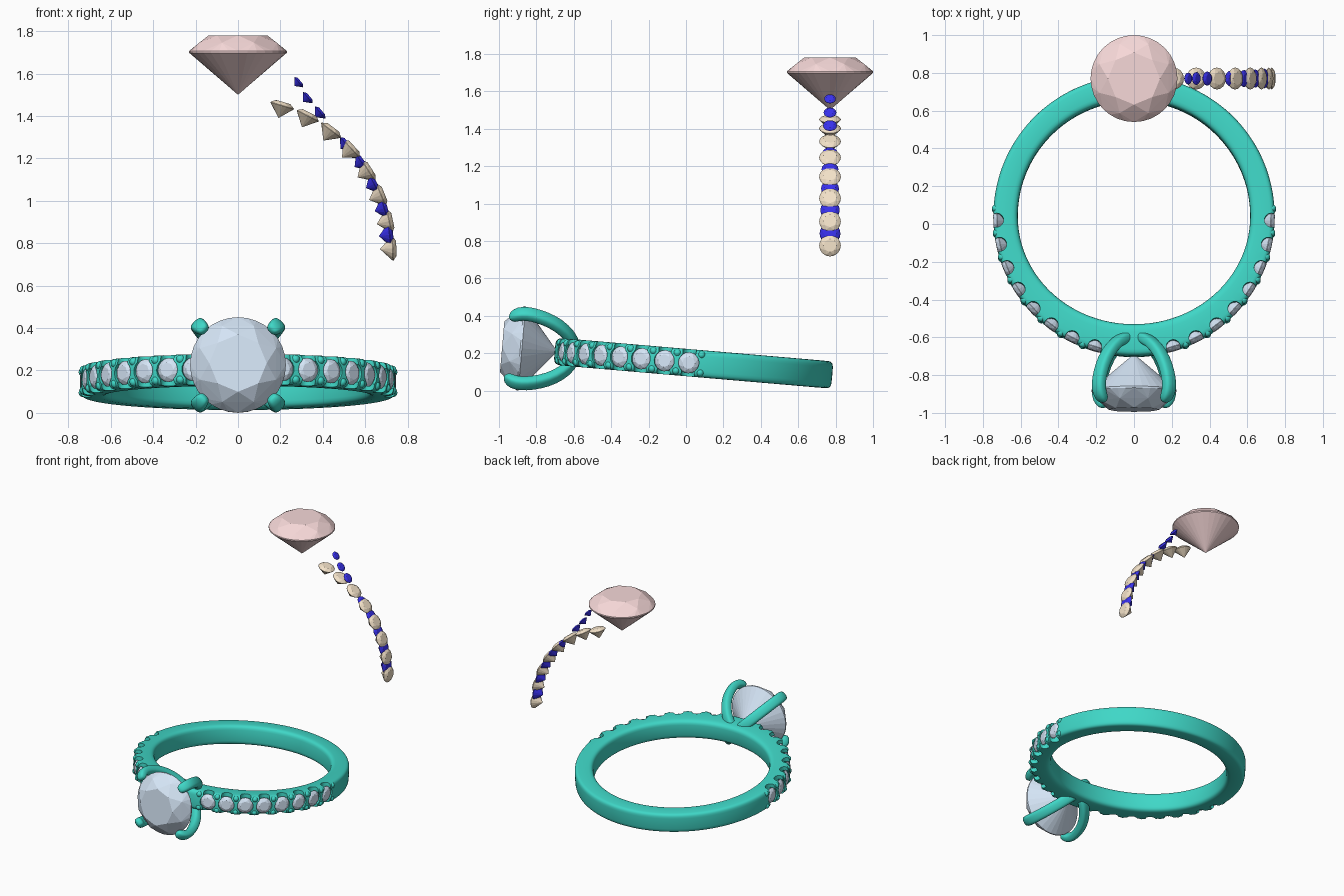
import bpy, bmesh
from math import sin, cos, pi, radians, copysign
from mathutils import Matrix, Vector

if "Cube" in bpy.data.objects:
    bpy.data.objects.remove(bpy.data.objects["Cube"])


def material(name, rgb):
    m = bpy.data.materials.new(name)
    m.diffuse_color = (*rgb, 1)
    m.use_nodes = True
    m.node_tree.nodes["Principled BSDF"].inputs["Base Color"].default_value = m.diffuse_color
    return m


METAL = material("green_metal", (0.05, 0.68, 0.57))
ICE = material("pale_blue_stone", (0.67, 0.79, 0.93))
PINK = material("pink_stone", (0.93, 0.69, 0.69))
TAN = material("tan_stone", (0.90, 0.76, 0.58))
BLUE = material("deep_blue", (0.04, 0.03, 0.85))

# ring frame: slightly tilted so the head is raised
RING = Matrix.Translation((0, 0.04, 0.147)) @ Matrix.Rotation(radians(-4.9), 4, 'X')


def finish(name, bm, mat, matrix=Matrix(), smooth=False):
    bmesh.ops.recalc_face_normals(bm, faces=bm.faces)
    me = bpy.data.meshes.new(name)
    bm.to_mesh(me)
    bm.free()
    ob = bpy.data.objects.new(name, me)
    bpy.context.collection.objects.link(ob)
    ob.matrix_world = matrix
    if mat:
        me.materials.append(mat)
    bpy.ops.object.select_all(action='DESELECT')
    bpy.context.view_layer.objects.active = ob
    ob.select_set(True)
    if smooth:
        bpy.ops.object.shade_smooth_by_angle(angle=radians(35))
    return ob


def loft(bm, rings, closed=False):
    """Skin a list of point loops; caps the ends unless closed."""
    vs = [[bm.verts.new(p) for p in r] for r in rings]
    n = len(vs[0])
    for i in range(len(vs) if closed else len(vs) - 1):
        a, b = vs[i], vs[(i + 1) % len(vs)]
        for j in range(n):
            bm.faces.new((a[j], a[(j + 1) % n], b[(j + 1) % n], b[j]))
    if not closed:
        bm.faces.new(vs[0])
        bm.faces.new(vs[-1])


def gems(name, stones, mat, matrix=Matrix(), girdle=16, crown=0.35, pavilion=0.87):
    """Brilliant-cut stones; stones = list of (radius, placement)."""
    main = bmesh.new()
    for r, place in stones:
        bm = bmesh.new()

        def ring(n, rad, z, off=0.0):
            for i in range(n):
                a = 2 * pi * (i + off) / n
                bm.verts.new((r * rad * cos(a), r * rad * sin(a), r * z))
        ring(8, 0.6, crown)
        ring(8, 0.86, crown * 0.55, 0.5)
        ring(girdle, 1, 0.02)
        ring(girdle, 1, -0.02)
        bm.verts.new((0, 0, -r * pavilion))
        bmesh.ops.convex_hull(bm, input=bm.verts[:])
        bmesh.ops.dissolve_limit(bm, angle_limit=0.01, verts=bm.verts[:], edges=bm.edges[:])
        bm.transform(place)
        tmp = bpy.data.meshes.new("tmp")
        bm.to_mesh(tmp)
        bm.free()
        main.from_mesh(tmp)
        bpy.data.meshes.remove(tmp)
    return finish(name, main, mat, matrix)


def outward(angle, radius):
    """Placement on the ring circle with local z pointing outward."""
    d = Vector((cos(angle), sin(angle), 0))
    return Matrix.Translation(d * radius) @ d.to_track_quat('Z', 'Y').to_matrix().to_4x4()


STEPS = [radians(2 + 10.2 * i) for i in range(8)]
SET_ANGLES = [-a for a in STEPS] + [pi + a for a in STEPS]

# band: rounded profile, thicker on the inside towards the head
bm = bmesh.new()
loops = []
for i in range(144):
    a = 2 * pi * i / 144
    inner = 0.615 - 0.04 * max(0, -sin(a)) ** 2
    mid, half = (0.745 + inner) / 2, (0.745 - inner) / 2
    loop = []
    for j in range(28):
        t = 2 * pi * j / 28
        c, s = cos(t), sin(t)
        e = 0.35 if c > 0 else 0.5
        rad = mid + half * copysign(abs(c) ** e, c)
        loop.append((rad * cos(a), rad * sin(a), 0.073 * copysign(abs(s) ** 0.4, s)))
    loops.append(loop)
loft(bm, loops, closed=True)
band = finish("band", bm, METAL, RING)

# seats and side scallops cut for the small stones
for label in ("seat_cutter", "scallop_cutter"):
    bm = bmesh.new()
    for a in SET_ANGLES:
        if label == "seat_cutter":
            m, r, h = outward(a, 0.765), 0.055, 0.12
        else:
            m, r, h = outward(a, 0.728) @ Matrix.Rotation(pi / 2, 4, 'X'), 0.037, 0.2
            m = Matrix.Translation(m.translation)
        bmesh.ops.create_cone(bm, cap_ends=True, segments=24, radius1=r, radius2=r, depth=h, matrix=m)
    cutter = finish(label, bm, None, RING)
    cutter.hide_render = True
    bpy.context.view_layer.update()
    bpy.context.view_layer.objects.active = band
    mod = band.modifiers.new("cut", 'BOOLEAN')
    mod.operation, mod.solver, mod.object = 'DIFFERENCE', 'EXACT', cutter
    bpy.ops.object.modifier_apply(modifier=mod.name)
    bpy.data.objects.remove(cutter)
bpy.ops.object.select_all(action='DESELECT')
band.select_set(True)
bpy.ops.object.shade_smooth_by_angle(angle=radians(35))

# small stones in the band and the beads that hold them
gems("band_stones", [(0.057, outward(a, 0.725)) for a in SET_ANGLES], ICE, RING)
bm = bmesh.new()
for i in range(9):
    a = radians(2 - 5.1 + 10.2 * i)
    for ang in (-a, pi + a):
        for z in (-0.048, 0.048):
            m = Matrix.Translation((0, 0, z)) @ outward(ang, 0.732)
            bmesh.ops.create_uvsphere(bm, u_segments=12, v_segments=8, radius=0.021, matrix=m)
finish("band_beads", bm, METAL, RING, True)

# main stone facing forward
face = Matrix.Translation((0, -0.925, 0)) @ Matrix.Rotation(pi / 2, 4, 'X')
gems("main_stone", [(0.226, face)], ICE, RING, 32, 0.45, 0.86)

# four claws: one arc in a diagonal plane, repeated round the stone axis
PATH = [(0.0, -0.63), (0.09, -0.65), (0.165, -0.70), (0.222, -0.77), (0.255, -0.85),
        (0.266, -0.91), (0.258, -0.955), (0.232, -0.985), (0.218, -0.993)]
bm = bmesh.new()
for k in range(4):
    q = pi / 4 + k * pi / 2
    rad = Vector((cos(q), 0, sin(q)))
    side = Vector((-sin(q), 0, cos(q)))
    pts = [rad * r + Vector((0, y, 0)) for r, y in PATH]
    rings = []
    for i, p in enumerate(pts):
        tan = (pts[min(i + 1, len(pts) - 1)] - pts[max(i - 1, 0)]).normalized()
        nrm = tan.cross(side)
        size = 0.45 if i == len(pts) - 1 else 0.85 if i == len(pts) - 2 else 1
        rings.append([p + size * (side * 0.038 * copysign(abs(cos(t)) ** 0.7, cos(t))
                                  + nrm * 0.031 * copysign(abs(sin(t)) ** 0.7, sin(t)))
                      for t in (2 * pi * j / 16 for j in range(16))])
    loft(bm, rings)
claws = finish("claws", bm, METAL, RING)
sub = claws.modifiers.new("round", 'SUBSURF')
sub.levels = sub.render_levels = 1
bpy.ops.object.modifier_apply(modifier=sub.name)
bpy.ops.object.shade_smooth_by_angle(angle=radians(50))

# loose pink stone above the back
gems("loose_pink_stone", [(0.23, Matrix.Translation((0, 0.77, 1.703)))], PINK, Matrix(), 32, 0.34, 0.88)

# loose arc of tan stones, standing upright behind the ring
UPRIGHT = Matrix.Translation((0, 0.77, 0.75)) @ Matrix.Rotation(pi / 2, 4, 'X')
gems("loose_tan_stones", [(0.058, outward(a, 0.73)) for a in STEPS], TAN, UPRIGHT, 16, 0.3, 1.05)

# loose blue pieces between them: x, z, facing angle, radius
blue = []
for x, z, deg, r in [(0.287, 1.56, 40, 0.031), (0.33, 1.487, 40, 0.034), (0.388, 1.417, 40, 0.037),
                     (0.51, 1.27, 42, 0.041), (0.583, 1.183, 35, 0.045), (0.642, 1.08, 27, 0.048),
                     (0.69, 0.965, 17, 0.052), (0.715, 0.84, 7, 0.056)]:
    m = outward(radians(deg), 1)
    m.translation = (x, z - 0.75, 0)
    blue.append((r, m))
gems("loose_blue_stones", blue, BLUE, UPRIGHT, 16, 0.3, 0.9)
